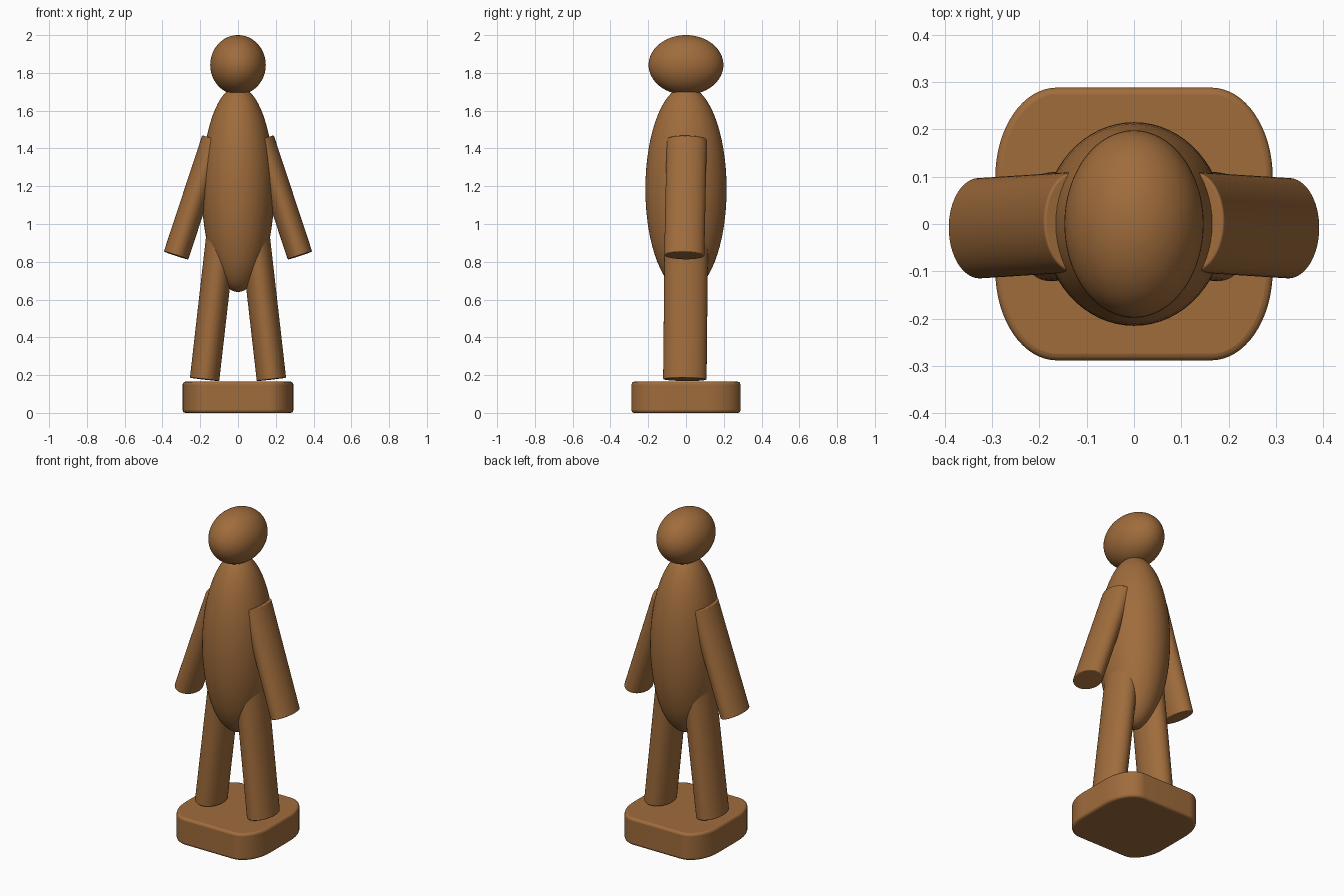
import bpy
import math
from mathutils import Matrix, Vector

default = bpy.data.objects.get("Cube")
if default:
    bpy.data.objects.remove(default, do_unlink=True)

wood = bpy.data.materials.new("warm brown wood")
wood.use_nodes = True
colour = (0.35, 0.15, 0.045, 1)
wood.diffuse_color = colour
wood.node_tree.nodes["Principled BSDF"].inputs["Base Color"].default_value = colour


def finish(obj, name, bevel=0.0):
    """Name, colour, soften and smooth a part."""
    obj.name = name
    obj.data.materials.append(wood)
    bpy.ops.object.transform_apply(location=False, rotation=False, scale=True)
    bpy.ops.object.shade_smooth_by_angle(angle=math.radians(40))
    if bevel:
        mod = obj.modifiers.new("soft edge", "BEVEL")
        mod.width = bevel
        mod.segments = 3
        mod.limit_method = "ANGLE"
        mod.angle_limit = math.radians(50)
    return obj


def ellipsoid(name, z, radii):
    bpy.ops.mesh.primitive_uv_sphere_add(segments=64, ring_count=32, location=(0, 0, z))
    bpy.context.object.scale = radii
    return finish(bpy.context.object, name)


def limb(name, bottom, top, rx, ry):
    """Oval cylinder running between two points."""
    bottom, top = Vector(bottom), Vector(top)
    axis = top - bottom
    bpy.ops.mesh.primitive_cylinder_add(vertices=64, radius=1, depth=1)
    obj = bpy.context.object
    obj.scale = (rx, ry, axis.length)
    finish(obj, name, 0.005)
    z = axis.normalized()
    x = Vector((0, 1, 0)).cross(z).normalized()
    turn = Matrix((x, z.cross(x), z)).transposed()
    obj.matrix_world = Matrix.Translation((bottom + top) / 2) @ turn.to_4x4()
    return obj


# Head and torso
ellipsoid("head", 1.842, (0.147, 0.198, 0.158))
ellipsoid("torso", 1.185, (0.192, 0.215, 0.545))

# Arms and legs on both sides
for side, s in (("left", 1), ("right", -1)):
    limb(side + "_arm", (s * 0.328, -0.009, 0.833), (s * 0.125, 0.004, 1.448), 0.068, 0.106)
    limb(side + "_leg", (s * 0.177, -0.006, 0.177), (s * 0.09, 0.002, 0.94), 0.078, 0.115)

# Plinth with oval rounded corners
half_x, half_y, corner_x, corner_y, height = 0.293, 0.288, 0.13, 0.19, 0.165
steps = 16
outline = []
for quarter, (sx, sy) in enumerate(((1, 1), (-1, 1), (-1, -1), (1, -1))):
    for i in range(steps + 1):
        a = (quarter + i / steps) * math.pi / 2
        outline.append((sx * (half_x - corner_x) + corner_x * math.cos(a),
                        sy * (half_y - corner_y) + corner_y * math.sin(a)))
n = len(outline)
verts = [(x, y, z) for z in (0, height) for x, y in outline]
faces = [(i, (i + 1) % n, n + (i + 1) % n, n + i) for i in range(n)]
faces += [tuple(reversed(range(n))), tuple(range(n, 2 * n))]
mesh = bpy.data.meshes.new("plinth")
mesh.from_pydata(verts, [], faces)
plinth = bpy.data.objects.new("plinth", mesh)
bpy.context.collection.objects.link(plinth)
bpy.ops.object.select_all(action="DESELECT")
plinth.select_set(True)
bpy.context.view_layer.objects.active = plinth
finish(plinth, "plinth", 0.014)
